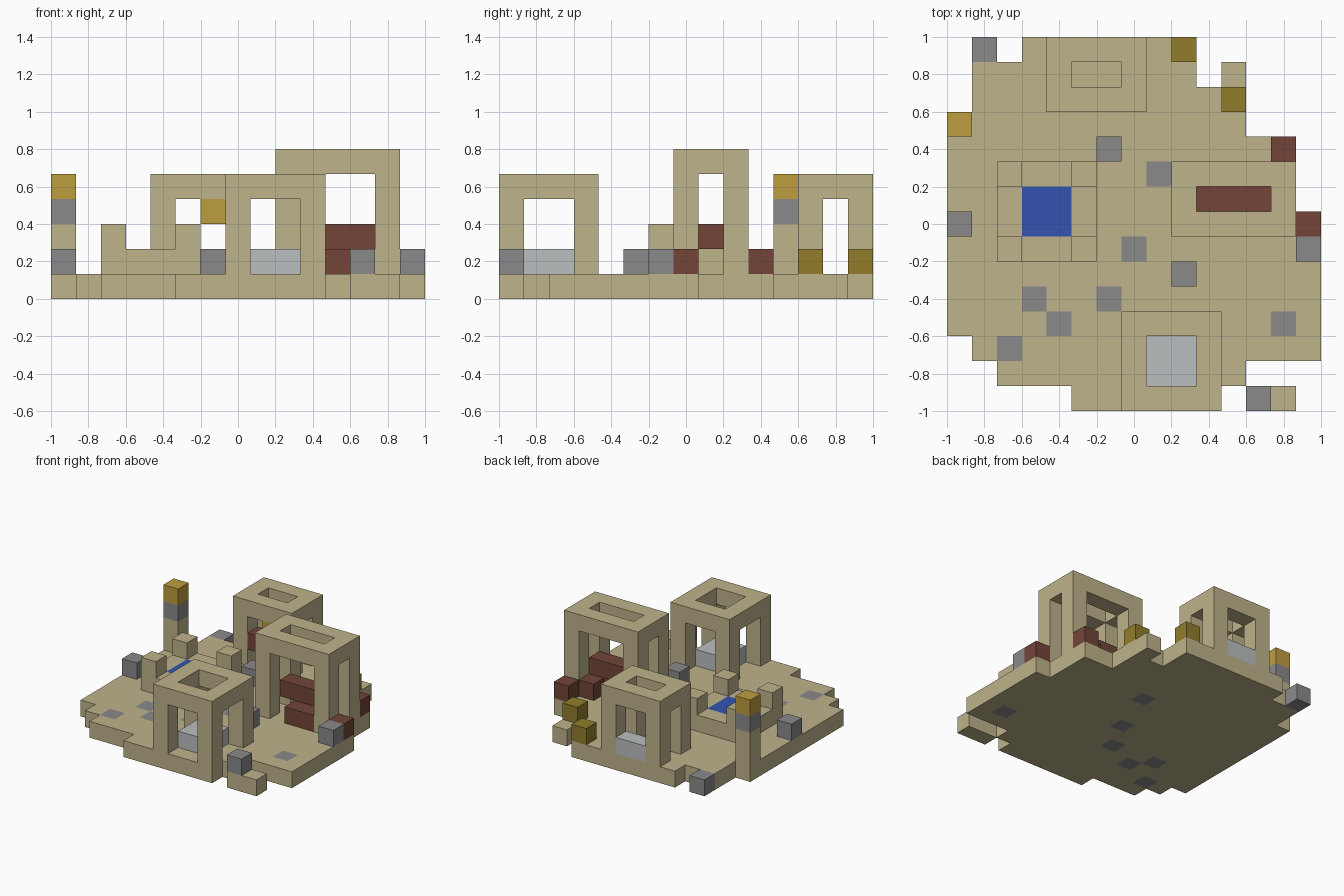
import bpy, bmesh
from mathutils import Vector
from itertools import product

cube = bpy.data.objects.get("Cube")
if cube:
    bpy.data.objects.remove(cube)

GRID = 15
U = 2 / GRID  # block size


def material(name, rgb):
    """Flat material from 0-255 display values, stored as linear."""
    lin = [((c / 255 + 0.055) / 1.055) ** 2.4 for c in rgb] + [1]
    m = bpy.data.materials.new(name)
    m.use_nodes = True
    m.diffuse_color = lin
    m.node_tree.nodes["Principled BSDF"].inputs["Base Color"].default_value = lin
    return m


sand = material("sand", (190, 179, 139))
stone = material("grey stone", (138, 138, 138))
pale = material("pale grey", (187, 191, 192))
blue = material("water blue", (51, 84, 176))
red = material("brick red", (115, 69, 57))
gold = material("gold", (190, 157, 62))
ochre = material("dark ochre", (146, 125, 43))


def cells(xs, ys, zs):
    """Set of grid cells for inclusive (first, last) ranges."""
    return set(product(*(range(a, b + 1) for a, b in (xs, ys, zs))))


def build(name, solid, mats, rule=None):
    """Make one object from the exposed faces of a set of cells."""
    bm = bmesh.new()
    for c in solid:
        centre = Vector(c) + Vector((0.5, 0.5, 0.5))
        for axis in range(3):
            for s in (-1, 1):
                step = [0, 0, 0]
                step[axis] = s
                if tuple(a + b for a, b in zip(c, step)) in solid:
                    continue
                n = Vector(step)
                u = Vector((0, 0, 0))
                u[(axis + 1) % 3] = 0.5
                v = n.cross(u)
                mid = centre + n / 2
                quad = [mid - u - v, mid + u - v, mid + u + v, mid - u + v]
                off = Vector((GRID / 2, GRID / 2, 0))
                f = bm.faces.new([bm.verts.new((p - off) * U) for p in quad])
                f.material_index = rule(c) if rule else 0
    bmesh.ops.remove_doubles(bm, verts=bm.verts, dist=U / 100)
    me = bpy.data.meshes.new(name)
    bm.to_mesh(me)
    bm.free()
    for m in mats:
        me.materials.append(m)
    ob = bpy.data.objects.new(name, me)
    bpy.context.collection.objects.link(ob)
    return ob


def block(name, xs, ys, zs, mat):
    return build(name, cells(xs, ys, zs), [mat])


def pavilion(name, xs, ys, top):
    """Four corner posts carrying a roof ring, open on every side."""
    ix, iy = (xs[0] + 1, xs[1] - 1), (ys[0] + 1, ys[1] - 1)
    s = cells(xs, ys, (1, top))
    s -= cells(ix, iy, (1, top))
    s -= cells(ix, ys, (1, top - 1))
    s -= cells(xs, iy, (1, top - 1))
    return build(name, s, [sand])


# Ragged ground slab with stone paving cells
floor = set()
for xs, ys in [((5, 10), (0, 0)), ((12, 13), (0, 0)), ((2, 11), (1, 1)),
               ((1, 14), (2, 2)), ((0, 14), (3, 7)), ((0, 13), (8, 10)),
               ((0, 11), (11, 11)), ((1, 11), (12, 12)), ((1, 9), (13, 13)),
               ((11, 11), (13, 13)), ((3, 9), (14, 14))]:
    floor |= cells(xs, ys, (0, 0))
paving = {(3, 4), (4, 3), (6, 4), (7, 6), (8, 9), (13, 3), (2, 2)}
build("ground_slab", floor, [sand, stone], lambda c: int(c[:2] in paving))

# Three open pavilions
pavilion("front_pavilion", (7, 10), (0, 3), 4)
pavilion("back_pavilion", (4, 7), (12, 14), 4)
pavilion("tall_pavilion", (9, 13), (7, 9), 5)

# Contents of the pavilions
block("front_plinth", (8, 9), (1, 2), (1, 1), pale)
block("back_plinth", (5, 6), (14, 14), (1, 1), pale)
block("back_red_block", (5, 5), (12, 12), (2, 2), red)
block("back_gold_block", (6, 6), (12, 12), (3, 3), gold)
block("red_beam", (10, 12), (8, 8), (2, 2), red)
block("red_front_step", (11, 12), (7, 7), (1, 1), red)
block("red_back_step", (12, 12), (9, 9), (1, 1), red)

# Pool with raised corners
rim = cells((2, 5), (6, 9), (1, 1)) - cells((3, 4), (7, 8), (1, 1))
rim |= set(product((2, 5), (6, 9), (2,)))
build("pool_rim", rim, [sand])
block("pool_water", (3, 4), (7, 8), (1, 1), blue)

# Corner tower
block("tower_base", (0, 0), (11, 11), (1, 2), sand)
block("tower_middle", (0, 0), (11, 11), (3, 3), stone)
block("tower_cap", (0, 0), (11, 11), (4, 4), gold)

# Loose blocks
loose = {
    "stone_block": (stone, [(12, 0, 1), (9, 5, 1), (14, 6, 1), (0, 7, 1),
                            (6, 10, 1), (1, 14, 0)]),
    "red_block": (red, [(14, 7, 1), (13, 10, 1)]),
    "ochre_block": (ochre, [(11, 12, 1), (9, 14, 1)]),
}
for name, (mat, spots) in loose.items():
    for n, spot in enumerate(spots, 1):
        build(f"{name}_{n}", {spot}, [mat])
